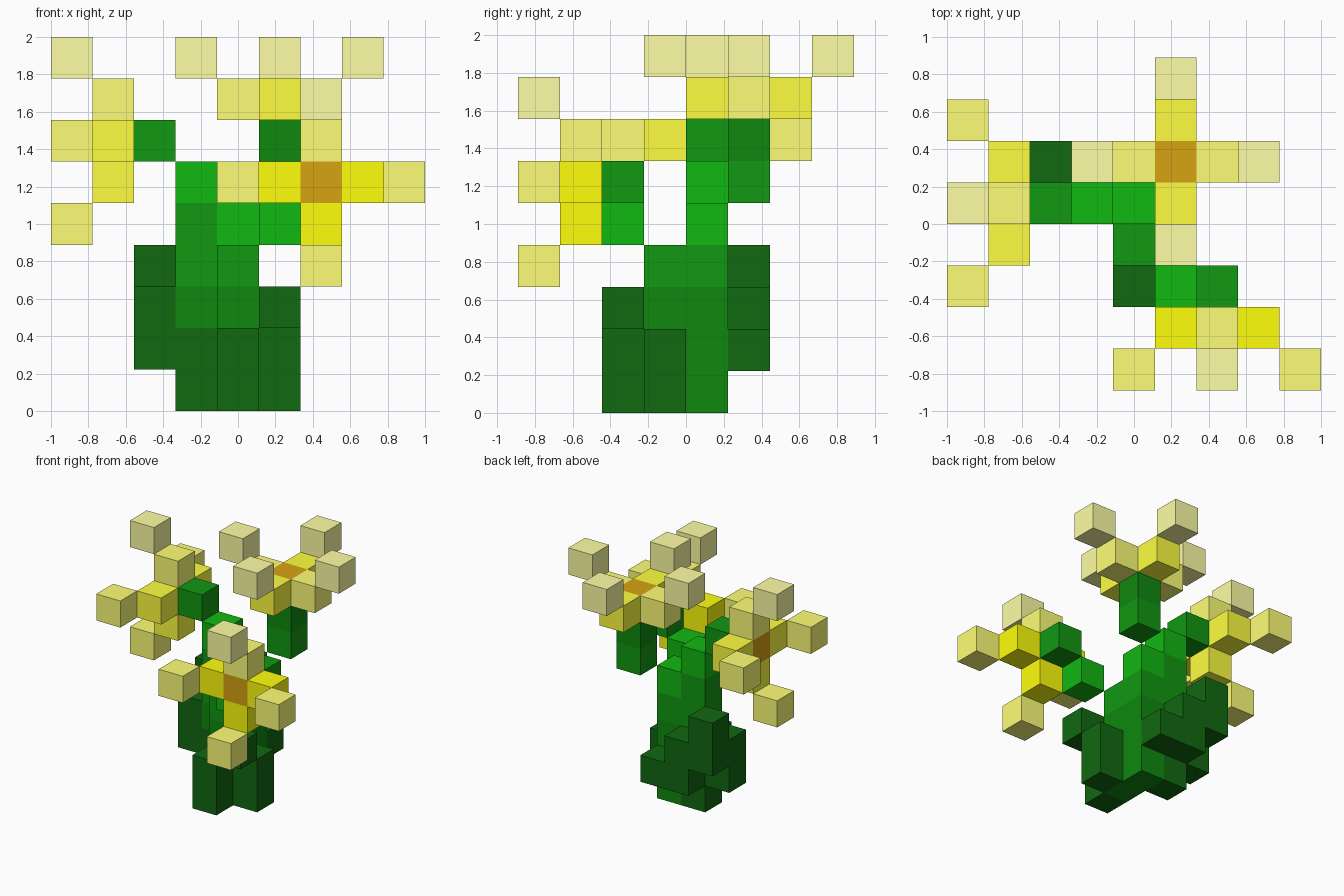
import bpy, bmesh
from mathutils import Vector

if "Cube" in bpy.data.objects:
    bpy.data.objects.remove(bpy.data.objects["Cube"])

S = 2 / 9                              # edge of one block
ORIGIN = Vector((-1, -4 * S, 0))       # corner of block (0, 0, 0)
X, Y, Z = Vector((1, 0, 0)), Vector((0, 1, 0)), Vector((0, 0, 1))


def material(name, rgb):
    m = bpy.data.materials.new(name)
    lin = [((c / 255 + 0.055) / 1.055) ** 2.4 if c > 10 else c / 255 / 12.92 for c in rgb]
    m.diffuse_color = (*lin, 1)
    m.use_nodes = True
    m.node_tree.nodes["Principled BSDF"].inputs["Base Color"].default_value = m.diffuse_color
    return m


MATS = {
    "leaf": material("leaf_green", (17, 104, 17)),
    "deep": material("deep_green", (14, 137, 14)),
    "mid": material("mid_green", (17, 152, 17)),
    "bright": material("bright_green", (17, 184, 17)),
    "core": material("flower_orange", (214, 163, 18)),
    "yellow": material("petal_yellow", (255, 255, 12)),
    "gold": material("petal_gold", (255, 255, 65)),
    "lemon": material("petal_lemon", (255, 255, 119)),
    "pale": material("petal_pale", (255, 255, 166)),
}


def blocks(name, cells):
    """Closed skin around a set of grid cells: {(i, j, k): colour}."""
    bm = bmesh.new()
    names = sorted(set(cells.values()))
    for cell, colour in cells.items():
        mid = ORIGIN + (Vector(cell) + Vector((.5, .5, .5))) * S
        for a, b, n in ((X, Y, Z), (Y, Z, X), (Z, X, Y)):
            for s in (1, -1):
                if tuple(int(v) for v in Vector(cell) + n * s) in cells:
                    continue
                ring = [(a, b, 1, 1), (a, b, -1, 1), (a, b, -1, -1), (a, b, 1, -1)][::s]
                f = bm.faces.new([bm.verts.new(mid + (p * u + q * v + n * s) * S / 2)
                                  for p, q, u, v in ring])
                f.material_index = names.index(colour)
    bmesh.ops.remove_doubles(bm, verts=bm.verts, dist=1e-4)
    bmesh.ops.dissolve_limit(bm, angle_limit=0.01, verts=bm.verts, edges=bm.edges,
                             delimit={'MATERIAL'})
    me = bpy.data.meshes.new(name)
    bm.to_mesh(me)
    bm.free()
    for n in names:
        me.materials.append(MATS[n])
    bpy.context.collection.objects.link(bpy.data.objects.new(name, me))


def flower(name, centre, facing, petals):
    """Core, four petals and four tips that lean toward the facing side."""
    c = Vector(centre)
    cells = {centre: "core"}
    for d, petal, tip in petals:
        cells[tuple(int(v) for v in c + d)] = petal
        cells[tuple(int(v) for v in c + 2 * d + facing)] = tip
    blocks(name, cells)


# Trunk with the left branch
trunk = {(4, j, k): "deep" for j in (3, 4) for k in range(3)}
trunk |= {(3, 4, 0): "leaf", (3, 4, 1): "leaf", (3, 4, 2): "deep",
          (3, 4, 3): "mid", (4, 4, 3): "mid", (4, 3, 3): "mid",
          (3, 4, 4): "mid", (4, 4, 4): "bright",
          (3, 4, 5): "bright", (2, 4, 6): "mid"}
blocks("trunk", trunk)

# Stems of the upright and front flowers
blocks("top_stem", {(5, 5, 5): "mid", (5, 5, 6): "deep"})
blocks("front_stem", {(5, 2, 4): "bright", (6, 2, 5): "mid"})

# Leaves round the base
blocks("back_leaf", {c: "leaf" for c in ((4, 5, 1), (3, 5, 1), (3, 5, 2), (2, 5, 2),
                                         (2, 5, 3), (2, 4, 1), (2, 4, 2))})
blocks("front_leaf", {c: "leaf" for c in ((4, 2, 0), (4, 2, 1), (5, 3, 0), (5, 3, 1),
                                          (5, 2, 2))})

# Flowers
flower("top_flower", (5, 5, 7), Z,
       [(d, "lemon", "pale") for d in (X, -X)] + [(d, "gold", "pale") for d in (Y, -Y)])
flower("left_flower", (1, 4, 6), -X,
       [(Z, "lemon", "pale")] + [(d, "gold", "lemon") for d in (Y, -Y, -Z)])
flower("front_flower", (6, 1, 5), -Y,
       [(Z, "lemon", "pale")] + [(d, "yellow", "lemon") for d in (X, -X, -Z)])
